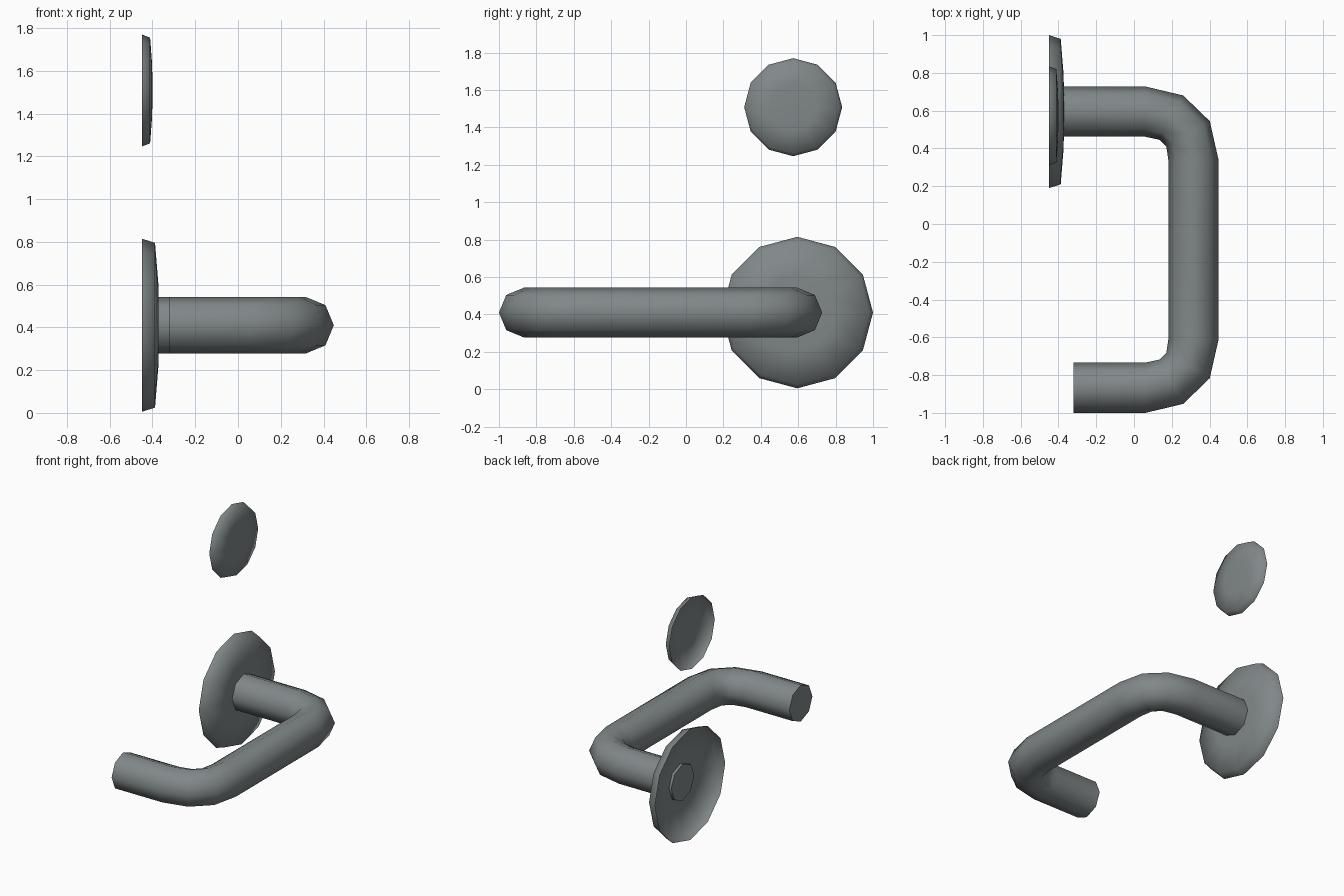
import bpy, bmesh, math
from mathutils import Vector

if "Cube" in bpy.data.objects:
    bpy.data.objects.remove(bpy.data.objects["Cube"])

steel = bpy.data.materials.new("satin grey metal")
steel.diffuse_color = (0.22, 0.245, 0.25, 1)
steel.use_nodes = True
steel.node_tree.nodes["Principled BSDF"].inputs["Base Color"].default_value = steel.diffuse_color


def make_object(name, bm):
    mesh = bpy.data.meshes.new(name)
    bm.to_mesh(mesh)
    bm.free()
    mesh.materials.append(steel)
    obj = bpy.data.objects.new(name, mesh)
    bpy.context.collection.objects.link(obj)
    return obj


def bridge(bm, rings):
    for a, b in zip(rings, rings[1:]):
        n = len(a)
        for i in range(n):
            j = (i + 1) % n
            f = bm.faces.new((a[i], a[j], b[j], b[i]))
            f.smooth = True


def domed_plate(name, y, z, profile, tip):
    """Twelve-sided shallow dome around the x axis, open at the wall side."""
    bm = bmesh.new()
    rings = []
    for x, r in profile:
        rings.append([bm.verts.new((x, y + r * math.cos(i * math.pi / 6),
                                    z + r * math.sin(i * math.pi / 6)))
                      for i in range(12)])
    bridge(bm, rings)
    centre = bm.verts.new((tip, y, z))
    last = rings[-1]
    for i in range(12):
        bm.faces.new((last[i], last[(i + 1) % 12], centre)).smooth = True
    return make_object(name, bm)


# Plate behind the lever, and the smaller keyhole cover above it
domed_plate("lever_plate", 0.595, 0.41,
            [(-0.45, 0.405), (-0.388, 0.385), (-0.373, 0.2)], -0.368)
domed_plate("keyhole_cover", 0.573, 1.508,
            [(-0.45, 0.262), (-0.411, 0.247), (-0.402, 0.125)], -0.399)

# Lever: eight-sided bar swept along a U path with two matching bends
MID, Z, R = -0.136, 0.41, 0.133
bend = [(0.06, -0.867, 0), (0.198, -0.835, 28), (0.286, -0.75, 60), (0.315, -0.61, 90)]
path = [(-0.32, -0.867, 0)] + bend
path += [(x, 2 * MID - y, 180 - a) for x, y, a in reversed(bend)]
path.append((-0.39, 0.595, 180))

bm = bmesh.new()
rings = []
for x, y, a in path:
    a = math.radians(a)
    out = Vector((math.sin(a), -math.cos(a), 0))
    up = Vector((0, 0, 1))
    rings.append([bm.verts.new(Vector((x, y, Z)) + R * (math.cos(t) * out + math.sin(t) * up))
                  for t in (i * math.pi / 4 for i in range(8))])
bridge(bm, rings)
# Flat end caps with sharp borders
for ring in (rings[0], rings[-1]):
    cap = bm.faces.new(ring)
    for e in cap.edges:
        e.smooth = False
bmesh.ops.recalc_face_normals(bm, faces=bm.faces)
make_object("lever_handle", bm)
